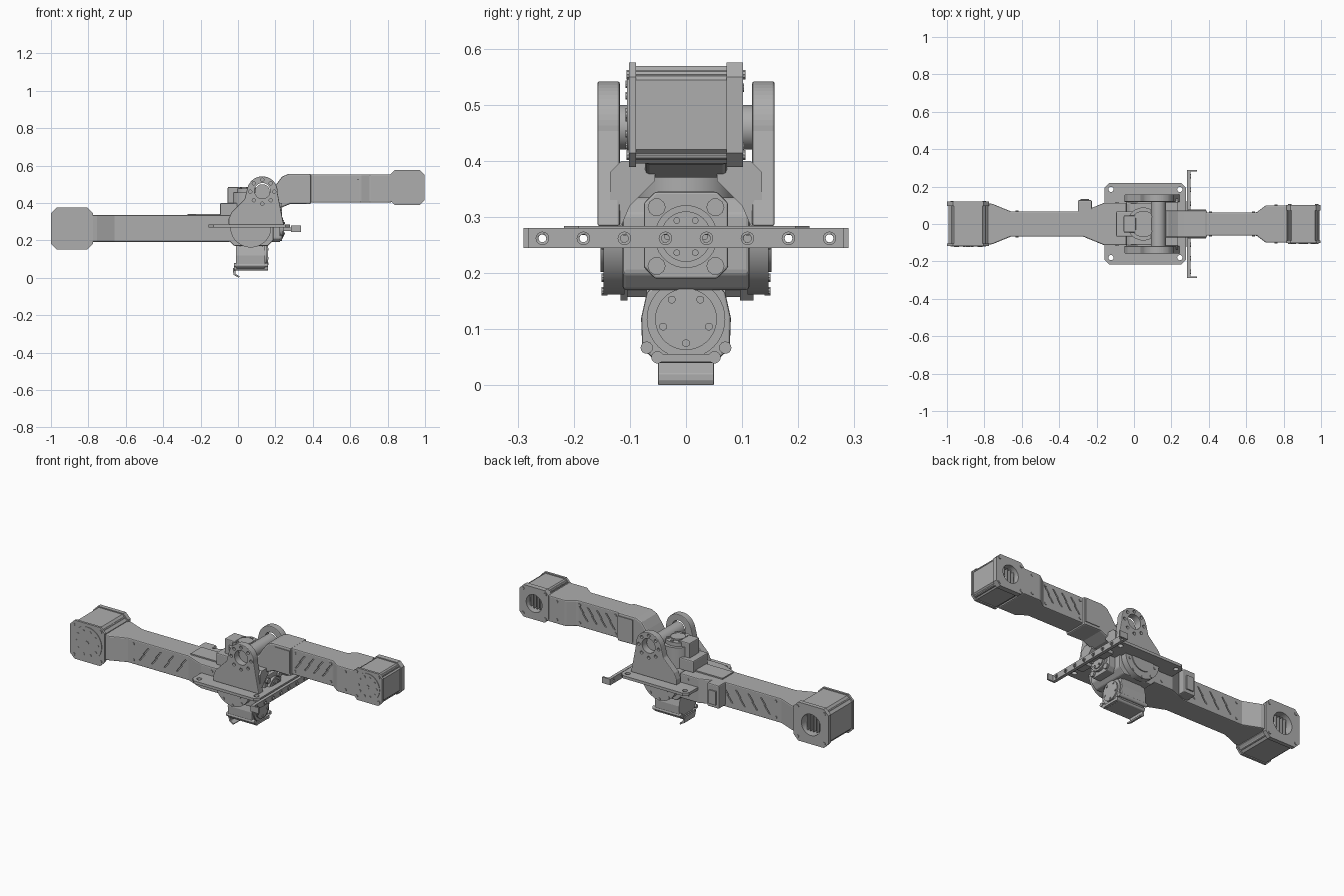
import bpy, bmesh, math
from mathutils import Vector

cube = bpy.data.objects.get("Cube")
if cube:
    bpy.data.objects.remove(cube)

metal = bpy.data.materials.new("grey metal")
metal.use_nodes = True
GREY = (0.42, 0.42, 0.42, 1)
metal.diffuse_color = GREY
metal.node_tree.nodes["Principled BSDF"].inputs["Base Color"].default_value = GREY


def place(axis, a, b, t):
    """Profile point (a, b) at depth t along the extrusion axis."""
    return {"x": (t, a, b), "y": (a, t, b), "z": (a, b, t)}[axis]


def prism(name, pts, axis, lo, hi, bevel=0):
    bm = bmesh.new()
    bottom = [bm.verts.new(place(axis, a, b, lo)) for a, b in pts]
    top = [bm.verts.new(place(axis, a, b, hi)) for a, b in pts]
    bm.faces.new(bottom)
    bm.faces.new(top)
    n = len(pts)
    for i in range(n):
        j = (i + 1) % n
        bm.faces.new((bottom[i], bottom[j], top[j], top[i]))
    bmesh.ops.recalc_face_normals(bm, faces=bm.faces)
    mesh = bpy.data.meshes.new(name)
    bm.to_mesh(mesh)
    bm.free()
    mesh.materials.append(metal)
    ob = bpy.data.objects.new(name, mesh)
    bpy.context.collection.objects.link(ob)
    if bevel:
        mod = ob.modifiers.new("Bevel", "BEVEL")
        mod.width, mod.segments, mod.limit_method = bevel, 2, "ANGLE"
    return ob


def arc(ca, cb, r, start=0, end=360, n=32):
    full = end - start == 360
    steps = n if full else n + 1
    angles = [math.radians(start + (end - start) * i / n) for i in range(steps)]
    return [(ca + r * math.cos(t), cb + r * math.sin(t)) for t in angles]


def disc(name, axis, ca, cb, r, lo, hi, n=32):
    ob = prism(name, arc(ca, cb, r, n=n), axis, lo, hi)
    bpy.ops.object.select_all(action="DESELECT")
    ob.select_set(True)
    bpy.context.view_layer.objects.active = ob
    bpy.ops.object.shade_smooth_by_angle(angle=math.radians(35))
    return ob


def rect(a0, a1, b0, b1, c=0.0):
    """Rectangle with chamfered corners."""
    if not c:
        return [(a0, b0), (a1, b0), (a1, b1), (a0, b1)]
    return [(a0 + c, b0), (a1 - c, b0), (a1, b0 + c), (a1, b1 - c),
            (a1 - c, b1), (a0 + c, b1), (a0, b1 - c), (a0, b0 + c)]


def box(name, x, y, z, bevel=0):
    return prism(name, rect(*x, *y), "z", *z, bevel)


def cut(ob, cutters):
    for c in cutters:
        mod = ob.modifiers.new("Cut", "BOOLEAN")
        mod.object, mod.solver = c, "EXACT"
        c.hide_render = True
        c.hide_set(True)
        c.display_type = "WIRE"


def merged(name, obs):
    """Join several cutters into one object."""
    bpy.ops.object.select_all(action="DESELECT")
    for o in obs:
        o.select_set(True)
    bpy.context.view_layer.objects.active = obs[0]
    bpy.ops.object.join()
    obs[0].name = name
    return obs[0]


def bolts(name, axis, ca, cb, ring, r, lo, hi, n, start=0):
    for a, b in arc(ca, cb, ring, start, start + 360, n):
        disc(name, axis, a, b, r, lo, hi, 10)


# Motor housings at both arm ends
def motor(side, cx, cz, h, y0, y1, rear):
    c = h * 0.27
    e = h - 0.006
    body = prism(side + "_motor_housing", rect(cx - e, cx + e, cz - e, cz + e, c), "y", y0 + .01, y1 - .01)
    flange = prism(side + "_rear_flange", rect(cx - h, cx + h, cz - h, cz + h, c), "y", y1 - rear, y1)
    prism(side + "_front_flange", rect(cx - h, cx + h, cz - h, cz + h, c), "y", y0, y0 + .013)
    cutter = disc(side + "_bore_cutter", "y", cx, cz, h * .55, y1 - .06, y1 + .05)
    cut(body, [cutter])
    cut(flange, [cutter])
    for i in range(-2, 3):
        box(side + "_cooling_fin", (cx + i * .02 - .003, cx + i * .02 + .003),
            (y1 - .065, y1 - .025), (cz - h * .45, cz + h * .45))
    disc(side + "_output_disc", "y", cx, cz, h * .84, y0 - .003, y0 + .01, 40)
    bolts(side + "_output_bolt", "y", cx, cz, h * .62, .007, y0 - .006, y0, 10)
    disc(side + "_output_hub", "y", cx, cz, .012, y0 - .006, y0, 12)
    for sx in (-1, 1):
        for sz in (-1, 1):
            disc(side + "_corner_bolt", "y", cx + sx * h * .77, cz + sz * h * .77, .009, y0 - .004, y1 + .004, 10)


motor("right", -.887, .263, .112, -.117, .12, .024)
motor("left", .905, .482, .093, -.102, .102, .03)


# Arm links with diagonal slots
def arm(name, half, z0, z1, slots, zc):
    pts = half + [(x, -y) for x, y in reversed(half)]
    ob = prism(name, pts, "z", z0, z1, .006)
    y = slots[2]
    cutters = []
    for side in (-1, 1):
        for i in range(4):
            x = slots[0] + i * slots[1]
            for dx, dz in ((0, -.02), (.026, .022)):
                s = [(x + dx - .02, zc + dz - .02), (x + dx - .011, zc + dz - .02),
                     (x + dx + .02, zc + dz + .02), (x + dx + .011, zc + dz + .02)]
                cutters.append(prism("slot", s, "y", *sorted((side * (y - .008), side * (y + .02)))))
    cut(ob, [merged(name + "_slot_cutter", cutters)])


arm("right_arm", [(-.79, .113), (-.755, .107), (-.66, .068), (-.27, .068), (-.16, .113), (-.04, .113)],
    .192, .335, (-.57, .08, .068), .265)
arm("left_arm", [(.38, .062), (.655, .062), (.705, .1), (.82, .1)], .402, .553, (.43, .058, .062), .485)
for side, xs, zs, y in (("right", (-.625, -.24, -.09), (.218, .31), .068),
                        ("left", (.41, .64, .76), (.425, .53), .062)):
    for x in xs:
        w = .112 if x == -.09 else .099 if x == .76 else y + .006 if x == -.24 else y
        for z in zs:
            disc(side + "_arm_screw", "y", x, z, .008, -w - .004, w + .004, 10)

# Shoulder of the left arm, curving down into the joint
prism("left_arm_elbow", [(.39, .556), (.27, .556), (.235, .54), (.205, .5), (.18, .46), (.11, .44),
                         (.11, .37), (.22, .37), (.28, .395), (.39, .393)], "y", -.073, .073, .008)
box("elbow_cover", (.29, .385), (-.077, .077), (.41, .54))

# Connector block and raised cover on the right arm
box("connector_block", (-.3, -.225), (.05, .127), (.2, .335), .006)
box("connector_plug", (-.285, -.24), (.12, .134), (.22, .30))
box("right_arm_cover", (-.27, -.05), (-.05, .05), (.33, .342))

# Central joint core
lower = rect(-.05, .19, .17, .335, .03)
prism("lower_joint_body", lower, "y", -.113, .113, .006)
disc("upper_joint_barrel", "z", .05, 0, .088, .33, .455, 40)
disc("upper_joint_cap", "z", .05, 0, .07, .45, .476, 40)
disc("upper_joint_hub", "z", .05, 0, .04, .47, .484)
bolts("upper_joint_bolt", "z", .05, 0, .055, .008, .47, .482, 8)
box("joint_driver", (-.095, .0), (-.068, .068), (.33, .40), .006)
box("joint_driver_plug", (-.055, .01), (-.045, .045), (.39, .485), .005)
disc("tilt_axle", "y", .13, .46, .04, -.118, .118)

# Side brackets with weight holes, and the discs beneath them
outline = arc(.13, .46, .082, -5, 165, 24) + [(.035, .42), (-.035, .35), (-.05, .315), (-.05, .284), (.245, .284), (.235, .33)]
for side, s in (("left", 1), ("right", -1)):
    def span(a, b):
        return sorted((s * a, s * b))
    plate = prism(side + "_bracket", outline, "y", *span(.118, .158), .004)
    holes = [disc("hole", "y", .13, .465, .042, *span(.1, .2))]
    holes += [disc("hole", "y", a, b, .009, *span(.145, .2), 12) for a, b in arc(.13, .46, .064, 0, 360, 8)]
    cut(plate, [merged(side + "_bracket_cutter", holes)])
    disc(side + "_joint_disc", "y", .068, .272, .11, *span(.11, .147), 40)
    disc(side + "_joint_cap", "y", .068, .272, .07, *span(.14, .152))
    bolts(side + "_joint_bolt", "y", .068, .25, .082, .008, *span(.14, .151), 8)
    # Angled strut between bracket and elbow
    prism(side + "_bracket_strut", [(s * .055, .40), (s * .115, .40), (s * .135, .38), (s * .135, .285),
                                    (s * .115, .285), (s * .1, .32), (s * .055, .365)], "x", .16, .235)

# Mounting plate with corner holes
mount = prism("mounting_plate", rect(-.157, .278, -.217, .22, .025), "z", .268, .284)
cut(mount, [merged("plate_hole_cutter", [disc("hole", "z", x, y, .014, .2, .3, 16)
                                         for x in (-.123, .245) for y in (-.18, .185)])])

# Cross rail with end flanges and bolts
rail = box("cross_rail", (.284, .302), (-.288, .288), (.245, .28))
ys = [-.256 + i * .0731 for i in range(8)]
cut(rail, [merged("rail_hole_cutter", [disc("hole", "x", y, .262, .007, .25, .35, 12) for y in ys])])
for y in ys:
    ring = disc("rail_boss", "x", y, .262, .012, .3, .306, 16)
    cut(ring, [bpy.data.objects["rail_hole_cutter"]])
for s in (-1, 1):
    box("rail_end_flange", (.284, .336), sorted((s * .28, s * .29)), (.245, .28))
    box("rail_foot", (.24, .29), sorted((s * .05, s * .12)), (.25, .268))

# Front output face of the lower joint
prism("output_block", rect(-.075, .075, .19, .345, .02), "x", .15, .225, .004)
disc("output_ring", "x", 0, .265, .056, .22, .24, 36)
disc("output_face", "x", 0, .265, .045, .235, .245)
bolts("output_bolt", "x", 0, .265, .074, .016, .22, .236, 4, 45)
bolts("output_screw", "x", 0, .265, .033, .006, .24, .25, 6)

# Hanging base motor
sides = [(.05, .04), (.078, .065), (.08, .12), (.07, .165), (.05, .185)]
prism("base_motor", sides + [(-y, z) for y, z in reversed(sides)], "x", -.012, .145, .004)
disc("base_motor_rim", "x", 0, .118, .07, .14, .152, 40)
disc("base_motor_face", "x", 0, .118, .055, .148, .16, 36)
bolts("base_motor_screw", "x", 0, .118, .043, .007, .155, .164, 5, -90)
for s in (-1, 1):
    for y, z in ((.07, .067), (.051, .05)):
        disc("base_motor_lug", "x", s * y, z, .011, -.022, .16, 14)
box("base_motor_neck", (.01, .13), (-.07, .07), (.14, .2))
box("base_skid", (-.02, .16), (-.05, .05), (.042, .056))

# Slanted tab under the base motor
prism("base_tab", [(-.028, .052), (-.016, .052), (-.012, .02), (.008, .008), (.004, 0), (-.024, .016)],
      "y", -.05, .05, .002)
